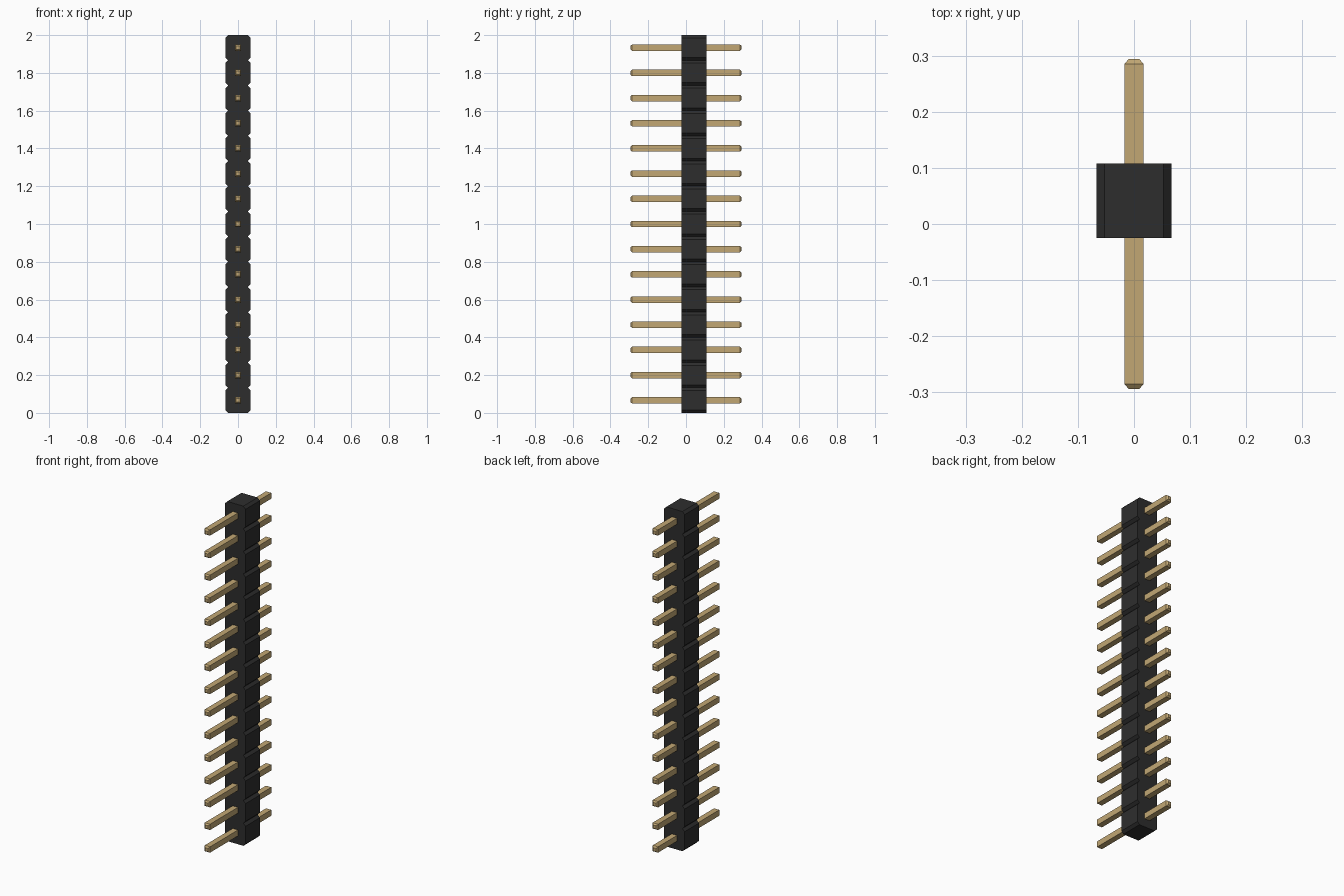
import bpy, bmesh

cube = bpy.data.objects.get("Cube")
if cube:
    bpy.data.objects.remove(cube, do_unlink=True)

COUNT = 15
PITCH = 2 / COUNT
HALF = PITCH / 2
CHAMFER = 0.0145


def material(name, rgb):
    m = bpy.data.materials.new(name)
    m.use_nodes = True
    m.diffuse_color = (*rgb, 1)
    m.node_tree.nodes["Principled BSDF"].inputs["Base Color"].default_value = (*rgb, 1)
    return m


def loft(name, rings, mat):
    """Bridge matching rings of points and cap both ends."""
    bm = bmesh.new()
    loops = [[bm.verts.new(p) for p in ring] for ring in rings]
    n = len(loops[0])
    for a, b in zip(loops, loops[1:]):
        for i in range(n):
            j = (i + 1) % n
            bm.faces.new((a[i], a[j], b[j], b[i]))
    bm.faces.new(loops[0])
    bm.faces.new(loops[-1])
    bmesh.ops.recalc_face_normals(bm, faces=bm.faces)
    mesh = bpy.data.meshes.new(name)
    bm.to_mesh(mesh)
    bm.free()
    mesh.materials.append(mat)
    obj = bpy.data.objects.new(name, mesh)
    bpy.context.collection.objects.link(obj)
    return obj


black = material("black plastic", (0.027, 0.027, 0.027))
gold = material("gold metal", (0.54, 0.39, 0.175))

# Housing: a row of blocks with chamfered corners, pushed from front to back
right_edge = []
for k in range(COUNT):
    z0, z1 = k * PITCH, (k + 1) * PITCH
    if k == 0:
        right_edge.append((HALF - CHAMFER, z0))
    right_edge += [(HALF, z0 + CHAMFER), (HALF, z1 - CHAMFER), (HALF - CHAMFER, z1)]
outline = right_edge + [(-x, z) for x, z in reversed(right_edge)]
loft("housing", [[(x, y, z) for x, z in outline] for y in (-0.025, 0.108)], black)

# Pins: square rods with tapered tips, one through each block
PIN = 0.0172
TIP = 0.0095
sections = [(-0.294, TIP), (-0.285, PIN), (0.285, PIN), (0.294, TIP)]
for k in range(COUNT):
    zc = (k + 0.5) * PITCH
    rings = [[(-h, y, zc - h), (h, y, zc - h), (h, y, zc + h), (-h, y, zc + h)]
             for y, h in sections]
    loft(f"pin_{k + 1}", rings, gold)
